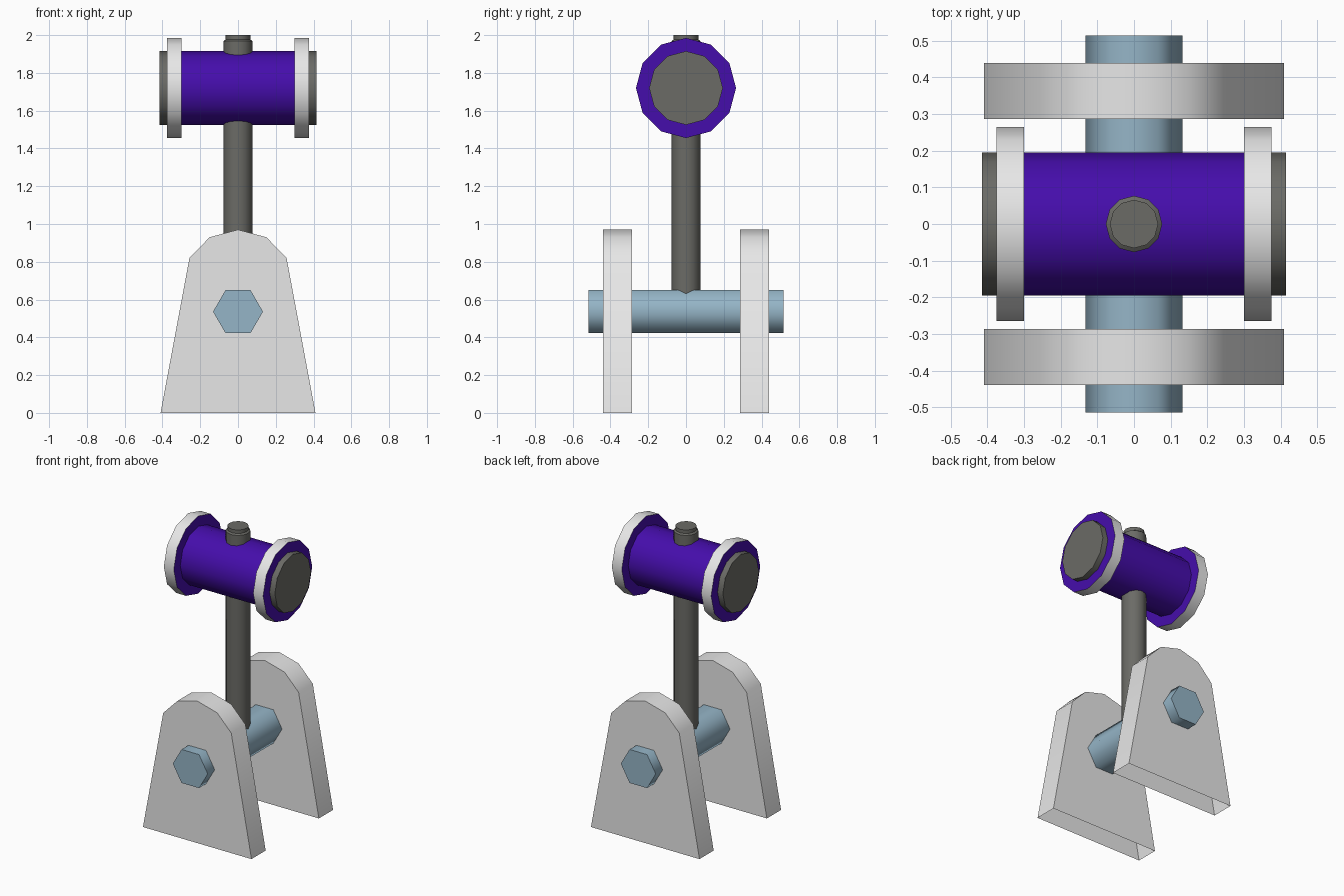
import bpy, bmesh, math
from mathutils import Matrix, Vector

if "Cube" in bpy.data.objects:
    bpy.data.objects.remove(bpy.data.objects["Cube"])


def material(name, rgb):
    m = bpy.data.materials.new(name)
    m.diffuse_color = (*rgb, 1)
    m.use_nodes = True
    m.node_tree.nodes["Principled BSDF"].inputs["Base Color"].default_value = m.diffuse_color
    return m


LIGHT = material("light grey", (0.8, 0.8, 0.8))
PURPLE = material("purple", (0.06, 0.004, 0.41))
DARK = material("dark grey", (0.147, 0.147, 0.133))
BLUE = material("steel blue", (0.30, 0.46, 0.57))


def finish(bm, name, mats, smooth_angle):
    bmesh.ops.recalc_face_normals(bm, faces=bm.faces)
    for f in bm.faces:
        f.smooth = True
    for e in bm.edges:
        e.smooth = e.calc_face_angle(math.pi) < math.radians(smooth_angle)
    mesh = bpy.data.meshes.new(name)
    bm.to_mesh(mesh)
    bm.free()
    for m in mats:
        mesh.materials.append(m)
    ob = bpy.data.objects.new(name, mesh)
    bpy.context.collection.objects.link(ob)
    return ob


def lathe(name, profile, sides, mats, segment_mats=None, axis='Z', centre=(0, 0, 0), angle=40):
    """Capped solid of revolution from (radius, position along axis) pairs."""
    bm = bmesh.new()
    rings = []
    for r, t in profile:
        rings.append([bm.verts.new((r * math.cos(2 * math.pi * i / sides),
                                    r * math.sin(2 * math.pi * i / sides), t))
                      for i in range(sides)])
    for k, (a, b) in enumerate(zip(rings, rings[1:])):
        for i in range(sides):
            j = (i + 1) % sides
            f = bm.faces.new((a[i], a[j], b[j], b[i]))
            if segment_mats:
                f.material_index = segment_mats[k]
    bm.faces.new(rings[0][::-1])
    bm.faces.new(rings[-1])
    turn = {'X': Matrix.Rotation(math.pi / 2, 4, 'Y'),
            'Y': Matrix.Rotation(math.pi / 2, 4, 'X'),
            'Z': Matrix.Identity(4)}[axis]
    bmesh.ops.transform(bm, matrix=Matrix.Translation(centre) @ turn, verts=bm.verts)
    return finish(bm, name, mats, angle)


# Side brackets: tapered plates with rounded tops, open underneath
half = [(0.41, 0), (0.257, 0.82), (0.15, 0.93)]
outline = half + [(0, 0.97)] + [(-x, z) for x, z in reversed(half)]
for name, y0 in (("front_bracket", -0.44), ("back_bracket", 0.287)):
    bm = bmesh.new()
    face = bm.faces.new([bm.verts.new((x, y0, z)) for x, z in outline])
    ext = bmesh.ops.extrude_face_region(bm, geom=[face], use_keep_orig=True)
    bmesh.ops.translate(bm, vec=Vector((0, 0.153, 0)),
                        verts=[v for v in ext["geom"] if isinstance(v, bmesh.types.BMVert)])
    bottom = [f for f in bm.faces if all(v.co.z < 0.001 for v in f.verts)]
    bmesh.ops.delete(bm, geom=bottom, context='FACES_ONLY')
    finish(bm, name, [LIGHT], 50)

# Hexagonal axle through both brackets
lathe("axle", [(0.132, -0.515), (0.132, 0.515)], 6, [BLUE], axis='Y',
      centre=(0, 0, 0.536), angle=65)

# Handle running up through the head, with a stepped tip
lathe("handle", [(0.077, 0.55), (0.077, 1.968), (0.066, 1.976), (0.066, 2.0)], 12, [DARK])

# Hammer head: barrel, flanges with pale rims, and dark striking faces
R, F = 0.195, 0.265
right = [(R, 0.30), (F, 0.30), (F, 0.375), (R, 0.375), (R, 0.415)]
profile = [(r, -t) for r, t in reversed(right)] + right
lathe("hammer_head", profile, 12, [DARK, PURPLE, LIGHT],
      [0, 1, 2, 1, 1, 1, 2, 1, 0], axis='X', centre=(0, 0, 1.72))
